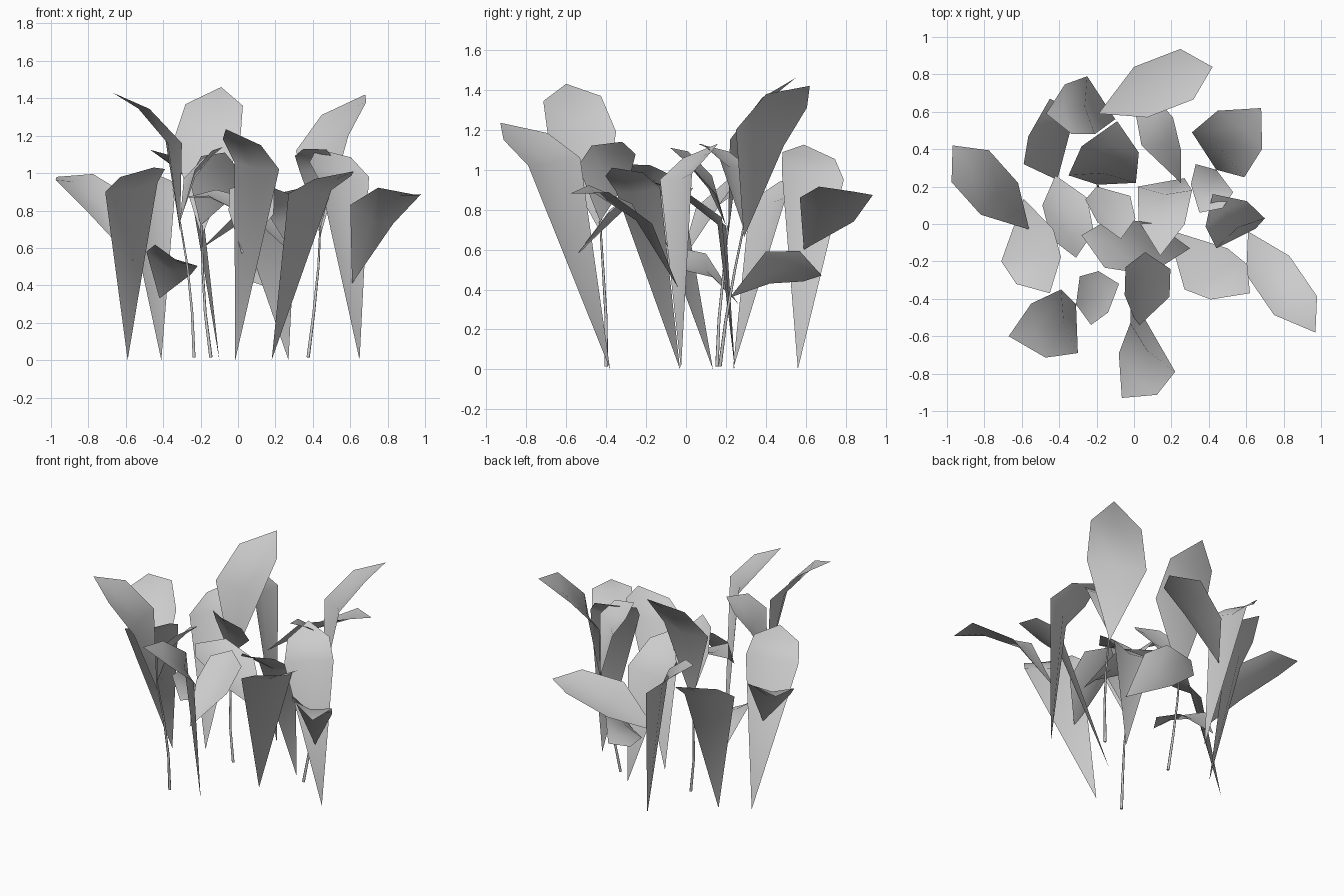
import bpy
from mathutils import Vector as V


def leaf(name, base, left, right, tip, taper=0.85, fold=0.035, bulge=0.13, flat=1.0):
    """Folded six-sided blade: base point, widest pair, narrower pair, tip."""
    base, left, right, tip = V(base), V(left), V(right), V(tip)
    centre = (left + right) / 2
    normal = (tip - base).cross(right - left).normalized()
    if normal.z < 0:
        normal.negate()
    half = (right - left) / 2 * taper
    half.z *= flat
    grow = (centre - base).normalized() * (tip - centre).length * bulge
    upper = (centre + tip) / 2 + grow
    verts = [base,
             left, centre - normal * fold, right,
             upper - half, upper - normal * fold * 0.7, upper + half,
             tip]
    faces = [(0, 2, 1), (0, 3, 2), (1, 2, 5, 4), (2, 3, 6, 5), (4, 5, 7), (5, 6, 7)]
    mesh = bpy.data.meshes.new(name)
    mesh.from_pydata(verts, [], faces)
    mesh.polygons.foreach_set("use_smooth", [True] * len(faces))
    mesh.update()
    bpy.context.collection.objects.link(bpy.data.objects.new(name, mesh))


def stem(name, points):
    """Thin tapering stalk."""
    curve = bpy.data.curves.new(name, 'CURVE')
    curve.dimensions = '3D'
    curve.bevel_depth = 0.009
    curve.bevel_resolution = 1
    curve.use_fill_caps = True
    line = curve.splines.new('POLY')
    line.points.add(len(points) - 1)
    for i, (pt, co) in enumerate(zip(line.points, points)):
        pt.co = (*co, 1)
        pt.radius = 1 - 0.15 * i
    bpy.context.collection.objects.link(bpy.data.objects.new(name, curve))


# Tall blades growing from the ground: base, left, right, tip
ground_leaves = [
    ((-.59, .135, 0), (-.71, -.20, .90), (-.43, -.03, .95), (-.45, -.37, 1.03)),
    ((.65, -.025, 0), (.70, .03, .98), (.44, -.13, .95), (.42, .16, 1.13)),
    ((-.015, -.38, 0), (-.02, -.53, 1.06), (.22, -.79, 1.02), (-.065, -.93, 1.235)),
    ((-.10, .56, 0), (-.25, .79, .95), (-.21, .48, .99), (-.47, .59, 1.125)),
    ((-.41, .235, 0), (-.59, .32, .84), (-.34, .50, .86), (-.45, .67, 1.0)),
    ((.18, -.03, 0), (.50, -.13, .91), (.27, -.35, .89), (.62, -.37, 1.01)),
    ((.27, .245, 0), (.31, .18, .76), (.02, .20, .72), (.14, -.17, .94)),
]
for i, spec in enumerate(ground_leaves):
    leaf(f"ground_leaf_{i + 1}", *spec, bulge=0.08)

# Spreading side leaves attached partway up the tall blades, flattening outward
side_leaves = [
    ((-.56, -.03, .53), (-.82, .05, .81), (-.62, .22, .90), (-.97, .42, .98)),
    ((.61, -.04, .41), (.83, -.17, .73), (.60, -.27, .83), (.97, -.58, .88)),
    ((.02, -.55, .57), (-.05, -.38, .80), (.19, -.39, .78), (.06, -.15, .95)),
    ((-.19, .59, .60), (.0, .84, .74), (.07, .57, .86), (.42, .84, .89)),
    ((.30, -.13, .56), (.08, -.27, .76), (.12, .0, .85), (-.28, -.06, .87)),
]
for i, spec in enumerate(side_leaves):
    leaf(f"side_leaf_{i + 1}", *spec, taper=1.0, bulge=0.19, flat=0.35, fold=0.045)

# Two low side leaves that stay tilted
low_leaves = [
    ((-.42, .26, .33), (-.49, .10, .58), (-.25, .14, .46), (-.31, -.18, .52)),
    ((.25, .22, .36), (.04, .42, .43), (.25, .40, .59), (.11, .68, .47)),
]
for i, spec in enumerate(low_leaves):
    leaf(f"low_leaf_{i + 1}", *spec, taper=0.95, bulge=0.17)

# Thin stalks, each topped by a large and a small leaf
stalks = [
    [(-.235, -.40, .015), (-.245, -.40, .25), (-.27, -.415, .5), (-.31, -.43, .74)],
    [(-.145, .155, .015), (-.175, .165, .25), (-.19, .19, .5), (-.195, .21, .72)],
    [(.375, .17, .015), (.405, .20, .25), (.43, .245, .5), (.44, .29, .72)],
]
for i, pts in enumerate(stalks):
    stem(f"stem_{i + 1}", pts)

stem_leaves = [
    ((-.31, -.43, .69), (-.39, -.35, 1.19), (-.30, -.69, 1.16), (-.67, -.60, 1.43)),
    ((-.31, -.43, .74), (-.29, -.28, .97), (-.23, -.54, 1.02), (-.08, -.32, 1.14)),
    ((-.195, .21, .66), (-.35, .26, 1.16), (.01, .22, 1.15), (-.09, .55, 1.46)),
    ((-.20, .20, .72), (-.26, .13, .97), (-.02, .15, .88), (-.07, -.08, 1.11)),
    ((.44, .29, .66), (.31, .49, 1.12), (.59, .25, 1.20), (.68, .62, 1.42)),
    ((.44, .29, .70), (.53, .17, 1.05), (.33, .32, 1.01), (.35, .06, 1.13)),
]
for i, spec in enumerate(stem_leaves):
    leaf(f"stem_leaf_{i + 1}", *spec)
